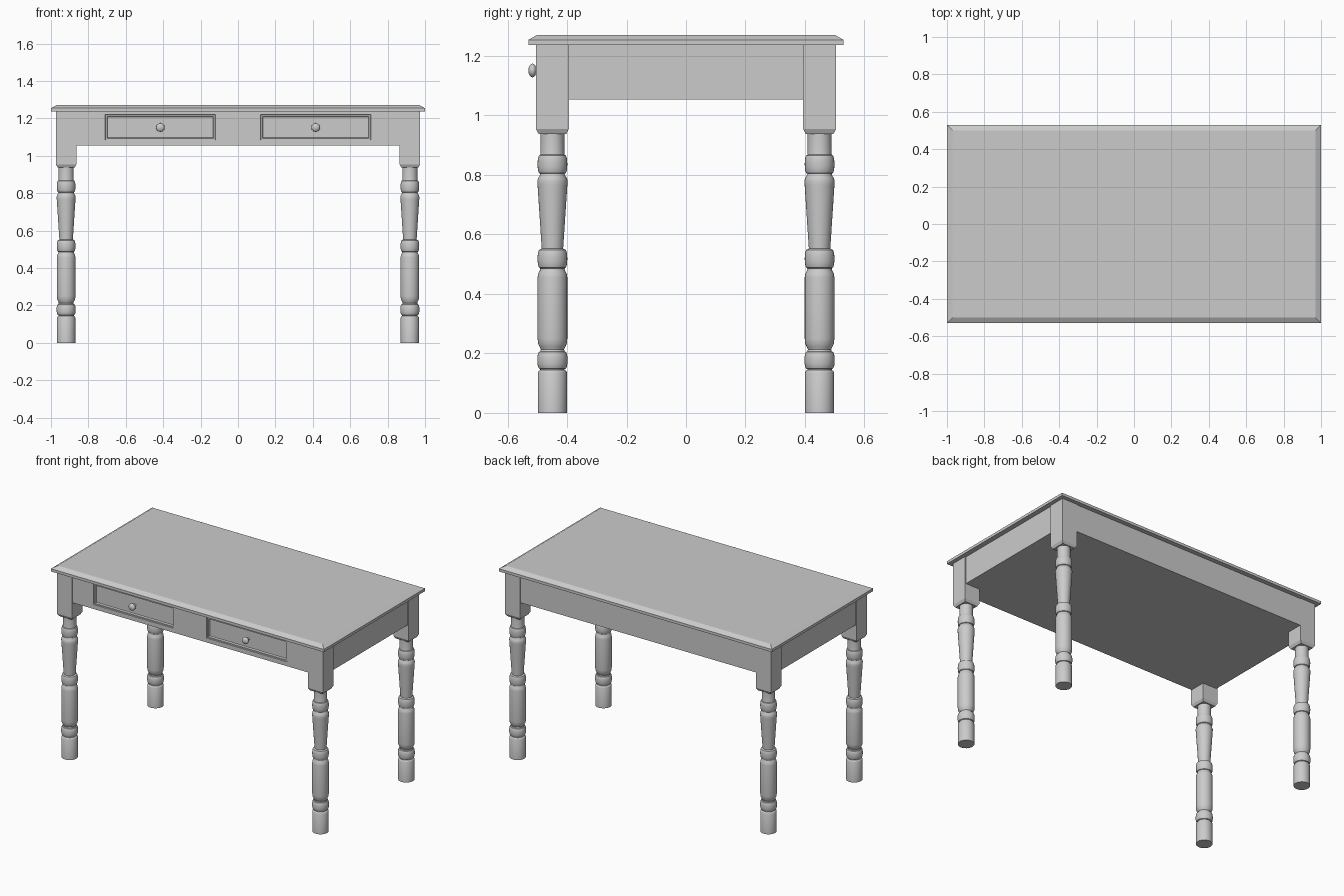
import bpy, bmesh, math
from mathutils import Matrix, Vector

if "Cube" in bpy.data.objects:
    bpy.data.objects.remove(bpy.data.objects["Cube"])


def finish(name, bm, loc=(0, 0, 0), smooth=False):
    bmesh.ops.recalc_face_normals(bm, faces=bm.faces)
    me = bpy.data.meshes.new(name)
    bm.to_mesh(me)
    bm.free()
    ob = bpy.data.objects.new(name, me)
    ob.location = loc
    bpy.context.collection.objects.link(ob)
    if smooth:
        bpy.ops.object.select_all(action='DESELECT')
        ob.select_set(True)
        bpy.context.view_layer.objects.active = ob
        bpy.ops.object.shade_smooth_by_angle(angle=math.radians(35))
    return ob


def loft(rings):
    """Closed solid skinned through equal-length rings of points."""
    bm = bmesh.new()
    loops = [[bm.verts.new(p) for p in ring] for ring in rings]
    n = len(loops[0])
    for a, b in zip(loops, loops[1:]):
        for i in range(n):
            j = (i + 1) % n
            bm.faces.new((a[i], a[j], b[j], b[i]))
    bm.faces.new(loops[0][::-1])
    bm.faces.new(loops[-1])
    return bm


def rect(hx, hy, z):
    return [(-hx, -hy, z), (hx, -hy, z), (hx, hy, z), (-hx, hy, z)]


def circle(r, z, n=32):
    return [(r * math.cos(2 * math.pi * i / n), r * math.sin(2 * math.pi * i / n), z)
            for i in range(n)]


def bead(z0, z1, r0, r1, n=8):
    """Rounded swelling in a turned profile."""
    return [(r0 + (r1 - r0) * math.sin(math.pi * i / n) ** 0.8 if 0 < i < n else r0,
             z0 + (z1 - z0) * (1 - math.cos(math.pi * i / n)) / 2) for i in range(n + 1)]


# Table top with a sloped rim
finish("table_top", loft([rect(1, 0.53, 1.236), rect(1, 0.53, 1.254), rect(0.97, 0.50, 1.271)]))

# Solid apron with two recessed drawer fronts
APRON_Y = 0.5
bm = loft([rect(0.967, APRON_Y, 1.054), rect(0.967, APRON_Y, 1.236)])
cuts = [(Vector((x, 0, 0)), Vector((1, 0, 0))) for x in (-0.71, -0.121, 0.121, 0.71)]
cuts += [(Vector((0, 0, z)), Vector((0, 0, 1))) for z in (1.083, 1.22)]
for co, no in cuts:
    bmesh.ops.bisect_plane(bm, geom=bm.verts[:] + bm.edges[:] + bm.faces[:],
                           plane_co=co, plane_no=no)
bmesh.ops.recalc_face_normals(bm, faces=bm.faces)
fronts = [f for f in bm.faces if f.normal.y < -0.9
          and 0.2 < abs(f.calc_center_median().x) < 0.6
          and 1.1 < f.calc_center_median().z < 1.2]
for thick, depth in ((0.002, -0.004), (0.011, 0), (0.006, -0.01)):
    bmesh.ops.inset_individual(bm, faces=fronts, thickness=thick, depth=depth)
finish("apron_with_drawers", bm)

# Drawer knobs
knob = [(0.009, 0), (0.009, 0.016)] + [
    (0.023 * math.cos(a), 0.031 + 0.014 * math.sin(a))
    for a in [math.radians(d) for d in range(-60, 90, 15)]] + [(0.002, 0.045)]
for side, sx in (("left", -1), ("right", 1)):
    bm = loft([circle(r, z, 24) for r, z in knob])
    bm.transform(Matrix.Rotation(math.radians(90), 4, 'X'))
    finish(side + "_drawer_knob", bm, (sx * 0.415, -0.485, 1.151), True)

# Turned leg profile (radius, height)
leg = [(0.049, 0), (0.049, 0.135), (0.046, 0.141), (0.041, 0.144)]
leg += bead(0.147, 0.207, 0.041, 0.051)
leg += [(0.039, 0.213), (0.043, 0.222), (0.048, 0.232), (0.05, 0.25), (0.05, 0.455),
        (0.048, 0.468), (0.043, 0.477), (0.041, 0.483)]
leg += bead(0.486, 0.55, 0.041, 0.05)
leg += [(0.036, 0.552), (0.05, 0.765), (0.051, 0.78), (0.048, 0.79), (0.042, 0.799)]
leg += bead(0.804, 0.868, 0.041, 0.05)
leg += [(0.04, 0.873), (0.04, 0.94)]

# Four legs with square corner blocks
for fb, sy in (("front", -1), ("back", 1)):
    for lr, sx in (("left", -1), ("right", 1)):
        at = (sx * 0.919, sy * 0.449, 0)
        finish(f"{fb}_{lr}_leg", loft([circle(r, z) for r, z in leg]), at, True)
        finish(f"{fb}_{lr}_leg_block",
               loft([rect(0.046, 0.046, 0.937), rect(0.055, 0.055, 0.954),
                     rect(0.055, 0.055, 1.236)]), at)
